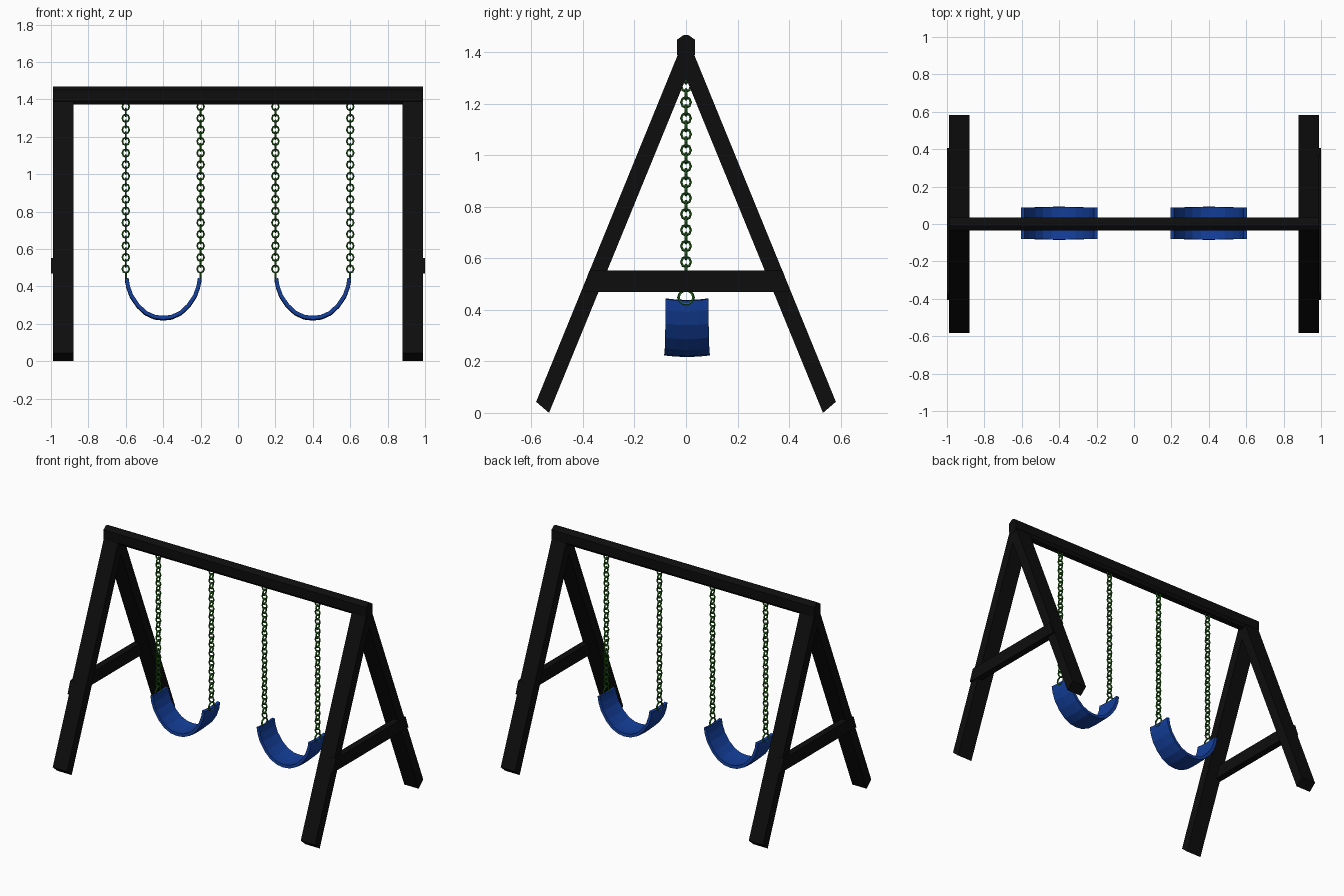
import bpy, bmesh
from math import cos, sin, tau
from mathutils import Vector

if "Cube" in bpy.data.objects:
    bpy.data.objects.remove(bpy.data.objects["Cube"])


def material(name, rgb):
    m = bpy.data.materials.new(name)
    m.diffuse_color = (*rgb, 1)
    m.use_nodes = True
    m.node_tree.nodes["Principled BSDF"].inputs["Base Color"].default_value = m.diffuse_color
    return m


BLACK = material("black_paint", (0.004, 0.004, 0.004))
GREEN = material("green_chain", (0.02, 0.15, 0.01))
BLUE = material("blue_seat", (0.007, 0.05, 0.33))


def finish(bm, name, mat):
    bmesh.ops.recalc_face_normals(bm, faces=bm.faces)
    mesh = bpy.data.meshes.new(name)
    bm.to_mesh(mesh)
    bm.free()
    mesh.materials.append(mat)
    obj = bpy.data.objects.new(name, mesh)
    bpy.context.collection.objects.link(obj)
    return obj


def extrude_x(name, profile, x0, x1):
    """Extrude a (y, z) outline along x."""
    bm = bmesh.new()
    face = bm.faces.new([bm.verts.new((x0, y, z)) for y, z in profile])
    ext = bmesh.ops.extrude_face_region(bm, geom=[face])
    verts = [v for v in ext["geom"] if isinstance(v, bmesh.types.BMVert)]
    bmesh.ops.translate(bm, verts=verts, vec=(x1 - x0, 0, 0))
    return finish(bm, name, BLACK)


def add_ring(bm, centre, across, rx, rz, wire, seg=8, sides=5):
    """Chain link standing in the plane of z and the 'across' axis."""
    across, up = Vector(across), Vector((0, 0, 1))
    normal = across.cross(up)
    loops = []
    for i in range(seg):
        a = tau * i / seg
        out = across * cos(a) + up * sin(a)
        mid = Vector(centre) + across * rx * cos(a) + up * rz * sin(a)
        loops.append([bm.verts.new(mid + wire * (out * cos(tau * j / sides) + normal * sin(tau * j / sides)))
                      for j in range(sides)])
    for i in range(seg):
        p, q = loops[i], loops[(i + 1) % seg]
        for j in range(sides):
            k = (j + 1) % sides
            bm.faces.new((p[j], p[k], q[k], q[j]))


# Top beam with chamfered ridge
half = [(0.034, 1.39), (0.034, 1.45), (0.008, 1.468)]
beam = half + [(-y, z) for y, z in reversed(half)] + [(-0.02, 1.372), (0.02, 1.372)]
extrude_x("top_beam", beam, -0.99, 0.99)

# A-frame legs and cross braces
leg = [(-0.582, 0.043), (-0.532, 0.0), (0.0, 1.30), (0.0, 1.42), (-0.026, 1.405)]
brace = [(-0.405, 0.47), (0.405, 0.47), (0.375, 0.553), (-0.375, 0.553)]
for side, s in (("left", -1), ("right", 1)):
    extrude_x(side + "_front_leg", leg, 0.88 * s, 0.988 * s)
    extrude_x(side + "_back_leg", [(-y, z) for y, z in leg], 0.88 * s, 0.988 * s)
    extrude_x(side + "_cross_brace", brace, 0.955 * s, 1.0 * s)

# Chains: alternating links, ending in a wide hanger ring on the seat
for n, x in enumerate((-0.6, -0.2, 0.2, 0.6)):
    bm = bmesh.new()
    for i in range(29):
        across = (0, 1, 0) if i % 2 else (1, 0, 0)
        add_ring(bm, (x, 0, 0.493 + 0.031 * i), across, 0.018, 0.020, 0.0052)
    add_ring(bm, (x, 0, 0.448), (0, 1, 0), 0.029, 0.027, 0.0055, seg=10)
    finish(bm, f"chain_{n + 1}", GREEN)

# Sling seats: curved strip, slightly crowned across its depth
arc = [(0.195, 0.437), (0.188, 0.395), (0.170, 0.345), (0.135, 0.293), (0.092, 0.253), (0.045, 0.232), (0, 0.227)]
arc = [(-x, z) for x, z in arc] + arc[-2::-1]
for name, cx in (("left_seat", -0.4), ("right_seat", 0.4)):
    bm = bmesh.new()
    rows = []
    for x, z in arc:
        w = 0.083 + 0.005 * (1 - abs(x) / 0.195)
        rows.append([bm.verts.new((cx + x, 0.004 + w * t, z + 0.006 * t * t))
                     for t in (-1, -0.5, 0, 0.5, 1)])
    for p, q in zip(rows, rows[1:]):
        for j in range(4):
            bm.faces.new((p[j], p[j + 1], q[j + 1], q[j]))
    seat = finish(bm, name, BLUE)
    solid = seat.modifiers.new("thickness", "SOLIDIFY")
    solid.thickness, solid.offset = 0.02, 0
